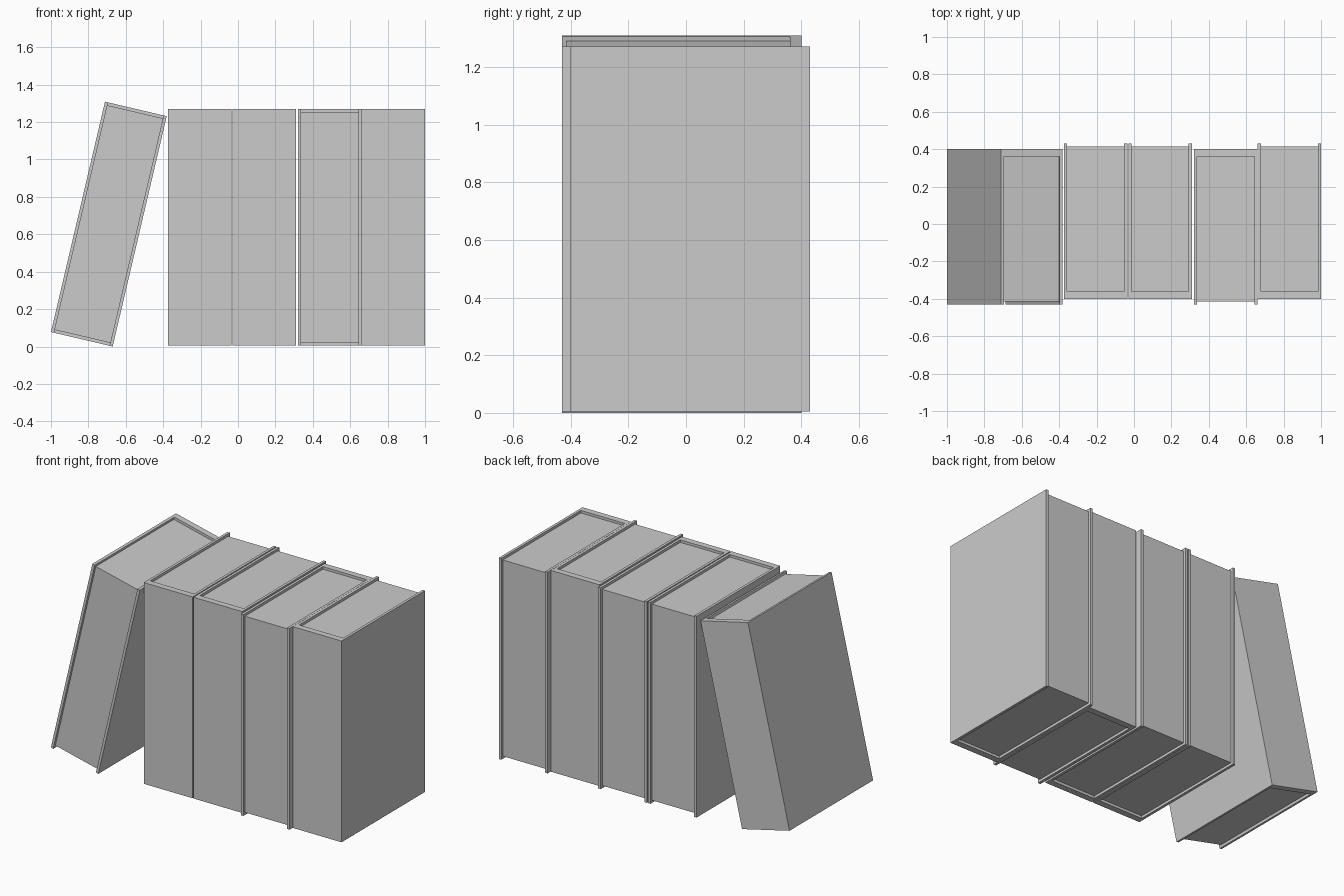
import bpy, bmesh
from math import radians, sin, cos
from mathutils import Matrix

if "Cube" in bpy.data.objects:
    bpy.data.objects.remove(bpy.data.objects["Cube"])

W, D, H = 0.339, 0.83, 1.265      # book width, depth, height
COVER, SPINE, INSET = 0.017, 0.04, 0.016


def prism(name, outline, z0, z1, matrix):
    """Extrude a plan outline from z0 to z1 and bake in a transform."""
    bm = bmesh.new()
    face = bm.faces.new([bm.verts.new((x, y, z0)) for x, y in outline])
    ext = bmesh.ops.extrude_face_region(bm, geom=[face])
    verts = [v for v in ext["geom"] if isinstance(v, bmesh.types.BMVert)]
    bmesh.ops.translate(bm, verts=verts, vec=(0, 0, z1 - z0))
    bmesh.ops.recalc_face_normals(bm, faces=bm.faces)
    mesh = bpy.data.meshes.new(name)
    bm.transform(matrix)
    bm.to_mesh(mesh)
    bm.free()
    obj = bpy.data.objects.new(name, mesh)
    bpy.context.collection.objects.link(obj)


def book(name, matrix, spine_back=False):
    """Book with its left front bottom corner at the local origin in x and z."""
    if spine_back:
        turn = Matrix.Translation((W, 0, 0)) @ Matrix.Rotation(radians(180), 4, 'Z')
        matrix = matrix @ turn
    y0, y1 = -0.40, D - 0.40
    a, b, s = COVER, W - COVER, y0 + SPINE
    # U-shaped cover: two boards joined by the spine
    prism(name + "_cover", [(0, y0), (W, y0), (W, y1), (b, y1),
                            (b, s), (a, s), (a, y1), (0, y1)], 0, H, matrix)
    # page block, set in from the cover on three edges
    prism(name + "_pages", [(a, s), (b, s), (b, y1 - INSET), (a, y1 - INSET)],
          INSET, H - INSET, matrix)


# upright row of books
row = [(-0.375, False), (-0.030, False), (0.321, True), (0.661, False)]
for i, (x, back) in enumerate(row):
    book(f"upright_book_{i + 1}", Matrix.Translation((x, 0, 0.005)), back)

# leaning book, resting on its lower right edge
tilt = radians(13.2)
lean = Matrix.Translation((-1, 0, W * sin(tilt))) @ Matrix.Rotation(tilt, 4, 'Y')
book("leaning_book", lean, True)
